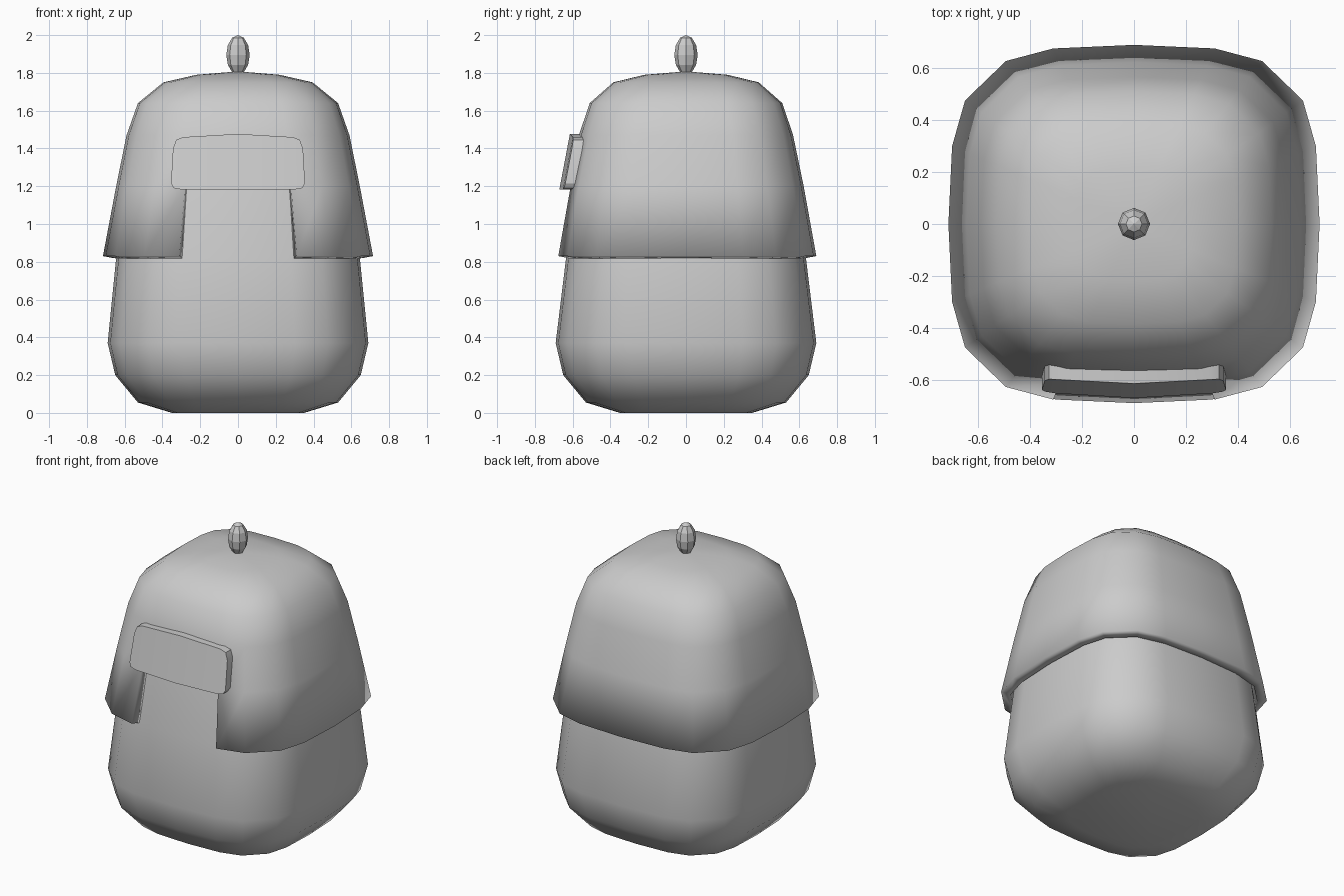
import bpy, bmesh, math

if "Cube" in bpy.data.objects:
    bpy.data.objects.remove(bpy.data.objects["Cube"])

# Rounded-square cross-section: one quarter, turned four times (20 points)
QUARTER = [(1, 0), (.98, .435), (.91, .69), (.69, .91), (.435, .98)]
SECTION = []
for k in range(4):
    c, s = [(1, 0), (0, 1), (-1, 0), (0, -1)][k]
    SECTION += [(c * x - s * y, s * x + c * y) for x, y in QUARTER]
N = len(SECTION)


def finish(name, bm, angle=None):
    mesh = bpy.data.meshes.new(name)
    bm.to_mesh(mesh)
    bm.free()
    ob = bpy.data.objects.new(name, mesh)
    bpy.context.collection.objects.link(ob)
    if angle:
        bpy.ops.object.select_all(action='DESELECT')
        ob.select_set(True)
        bpy.context.view_layer.objects.active = ob
        bpy.ops.object.shade_smooth_by_angle(angle=math.radians(angle))
    return ob


def loft(rings, top, bottom=None, skip=()):
    """Rings are (z, half x, half y), bottom to top; skip holds (ring, column)."""
    bm = bmesh.new()
    rows = [[bm.verts.new((x * a, y * b, z)) for x, y in SECTION] for z, a, b in rings]
    for r in range(len(rows) - 1):
        for i in range(N):
            if (r, i) not in skip:
                j = (i + 1) % N
                bm.faces.new((rows[r][i], rows[r][j], rows[r + 1][j], rows[r + 1][i]))
    tip = bm.verts.new((0, 0, top))
    for i in range(N):
        bm.faces.new((rows[-1][i], rows[-1][(i + 1) % N], tip))
    if bottom is not None:
        bm.faces.new(rows[0][::-1])
    return bm


# Body, continuing up inside the hood
body = [(0, .35, .35), (.055, .53, .53), (.2, .65, .65), (.37, .69, .69),
        (.82, .645, .635), (1.2, .59, .58), (1.47, .53, .51), (1.64, .46, .44), (1.72, .33, .32)]
finish("body", loft(body, 1.75, bottom=0), 50)

# Hood shell with a doorway left out of its two front columns
hood = [(.83, .715, .69), (1.2, .645, .623), (1.47, .59, .567),
        (1.64, .53, .51), (1.75, .395, .385), (1.79, .22, .22)]
hood_ob = finish("hood", loft(hood, 1.808, skip={(0, 14), (0, 15)}), 50)
solid = hood_ob.modifiers.new("thickness", 'SOLIDIFY')
solid.thickness = .06
solid.offset = -1

# Brow plate: columns across a rounded outline, bent around the front
bm = bmesh.new()
cols = [(-.353, 1.215, 1.40), (-.338, 1.19, 1.445), (-.30, 1.183, 1.46), (0, 1.183, 1.477),
        (.30, 1.183, 1.46), (.338, 1.19, 1.445), (.353, 1.215, 1.40)]
grid = []
for x, lo, hi in cols:
    col = []
    for z in (lo, hi):
        px = x * (1.01 - .16 * (z - 1.18))
        py = -.615 - (1.475 - z) * .19 + .025 * (x / .35) ** 2
        col.append([bm.verts.new((px, py + d, z)) for d in (0, .065)])
    grid.append(col)
for (a, b), (c, d) in zip(grid, grid[1:]):
    bm.faces.new((a[0], c[0], d[0], b[0]))
    bm.faces.new((c[1], a[1], b[1], d[1]))
    bm.faces.new((b[0], d[0], d[1], b[1]))
    bm.faces.new((c[0], a[0], a[1], c[1]))
for a, b in (grid[0], grid[-1]):
    bm.faces.new((a[0], b[0], b[1], a[1]))
bmesh.ops.recalc_face_normals(bm, faces=bm.faces)
finish("brow_plate", bm, 30)

# Faceted knob on top
bm = bmesh.new()
bmesh.ops.create_uvsphere(bm, u_segments=8, v_segments=6, radius=1)
for v in bm.verts:
    v.co = (v.co.x * .062, v.co.y * .062, 1.895 + v.co.z * .105)
finish("top_knob", bm)
